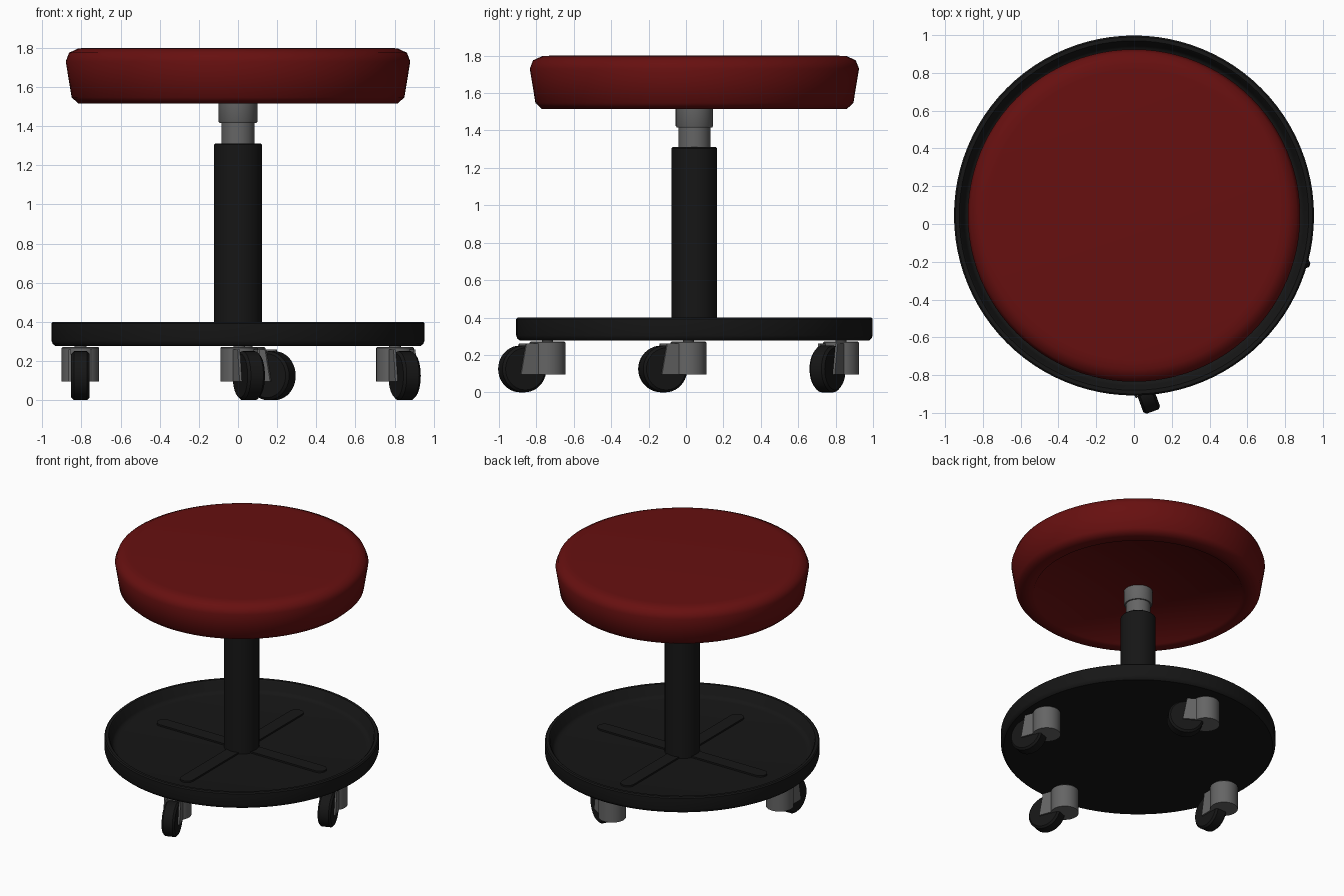
import bpy, bmesh
from math import radians, sin, cos, pi
from mathutils import Matrix, Vector

if "Cube" in bpy.data.objects:
    bpy.data.objects.remove(bpy.data.objects["Cube"])

CY = 0.045  # centre of base and seat in y


def material(name, rgb):
    m = bpy.data.materials.new(name)
    m.diffuse_color = (*rgb, 1)
    m.use_nodes = True
    m.node_tree.nodes["Principled BSDF"].inputs["Base Color"].default_value = m.diffuse_color
    return m


RED = material("red_vinyl", (0.135, 0.005, 0.005))
BLACK = material("black_plastic", (0.008, 0.008, 0.008))
METAL = material("grey_metal", (0.13, 0.13, 0.13))


def finish(bm, name, mat, matrix=None, angle=35):
    if matrix:
        bm.transform(matrix)
    bmesh.ops.recalc_face_normals(bm, faces=bm.faces)
    me = bpy.data.meshes.new(name)
    bm.to_mesh(me)
    bm.free()
    me.materials.append(mat)
    ob = bpy.data.objects.new(name, me)
    bpy.context.collection.objects.link(ob)
    bpy.ops.object.select_all(action='DESELECT')
    ob.select_set(True)
    bpy.context.view_layer.objects.active = ob
    bpy.ops.object.shade_smooth_by_angle(angle=radians(angle))
    return ob


def lathe(name, profile, mat, matrix, n=64, angle=35):
    """Revolve (radius, z) points about z; end points on the axis close the shape."""
    bm = bmesh.new()
    vs = [bm.verts.new((r, 0, z)) for r, z in profile]
    es = [bm.edges.new(p) for p in zip(vs, vs[1:])]
    bmesh.ops.spin(bm, geom=vs + es, axis=(0, 0, 1), cent=(0, 0, 0),
                   angle=2 * pi, steps=n)
    bmesh.ops.remove_doubles(bm, verts=bm.verts, dist=1e-5)
    return finish(bm, name, mat, matrix, angle)


def prism(name, outline, half_w, mat, matrix):
    """Extrude an (x, z) outline along y."""
    bm = bmesh.new()
    f = bm.faces.new([bm.verts.new((x, -half_w, z)) for x, z in outline])
    ext = bmesh.ops.extrude_face_region(bm, geom=[f])
    bmesh.ops.translate(bm, vec=(0, 2 * half_w, 0),
                        verts=[v for v in ext["geom"] if isinstance(v, bmesh.types.BMVert)])
    return finish(bm, name, mat, matrix)


centre = Matrix.Translation((0, CY, 0))

# Padded seat with an inset underside panel
lathe("seat", [(0, 1.522), (0.72, 1.522), (0.725, 1.515), (0.815, 1.515), (0.85, 1.547),
               (0.88, 1.73), (0.863, 1.775), (0.815, 1.797), (0.77, 1.80), (0, 1.80)],
      RED, centre, 96, 65)

# Telescoping column
lathe("column", [(0, 0.30), (0.122, 0.30), (0.122, 1.305), (0.115, 1.312), (0, 1.312)],
      BLACK, centre)
lathe("piston", [(0, 1.29), (0.085, 1.29), (0.085, 1.43), (0, 1.43)], METAL, centre)
lathe("collar", [(0, 1.415), (0.094, 1.415), (0.10, 1.425), (0.10, 1.53), (0, 1.53)],
      METAL, centre)

# Tray base: thin floor inside a raised rim
lathe("base", [(0, 0.278), (0.935, 0.278), (0.947, 0.288), (0.953, 0.305),
               (0.953, 0.392), (0.945, 0.40), (0.925, 0.40), (0.917, 0.392),
               (0.90, 0.33), (0.885, 0.315), (0.86, 0.31), (0, 0.31)], BLACK, centre, 96)

# Four low ribs on the tray floor
for i in range(4):
    bm = bmesh.new()
    w, end = 0.05, 0.66
    pts = [(0, -w)] + [(end + w * cos(a), w * sin(a))
                       for a in [-pi / 2 + pi * k / 8 for k in range(9)]] + [(0, w)]
    low = bm.faces.new([bm.verts.new((x, y, 0.30)) for x, y in pts])
    ext = bmesh.ops.extrude_face_region(bm, geom=[low])
    bmesh.ops.translate(bm, vec=(0, 0, 0.022),
                        verts=[v for v in ext["geom"] if isinstance(v, bmesh.types.BMVert)])
    finish(bm, f"tray_rib_{i + 1}", BLACK, centre @ Matrix.Rotation(i * pi / 2, 4, 'Z'))

# Swivelled casters: name, x, y, turn away from -y in degrees
for name, x, y, turn in (("left", -0.805, 0.013, 0), ("right", 0.802, 0.013, 20),
                         ("front", 0.006, -0.74, 20), ("back", 0.045, 0.829, 60)):
    # local +x points from the swivel towards the wheel
    place = Matrix.Translation((x, y, 0)) @ Matrix.Rotation(radians(turn - 90), 4, 'Z')
    lathe(f"{name}_caster_housing", [(0, 0.095), (0.096, 0.095), (0.096, 0.266),
                                     (0.09, 0.272), (0, 0.272)], METAL, place, 40)
    lathe(f"{name}_caster_stem", [(0, 0.26), (0.03, 0.26), (0.03, 0.29), (0, 0.29)],
          METAL, place, 24)
    for s, side in ((-1, "inner"), (1, "outer")):
        prism(f"{name}_caster_fork_{side}",
              [(0.0, 0.095), (0.172, 0.095), (0.142, 0.26), (0.0, 0.26)], 0.006, METAL,
              place @ Matrix.Translation((0, s * 0.054, 0)))
    wheel = place @ Matrix.Translation((0.144, 0, 0.125)) @ Matrix.Rotation(pi / 2, 4, 'X')
    lathe(f"{name}_caster_wheel", [(0, -0.047), (0.112, -0.047), (0.125, -0.034),
                                   (0.125, 0.034), (0.112, 0.047), (0, 0.047)],
          BLACK, wheel, 40)
